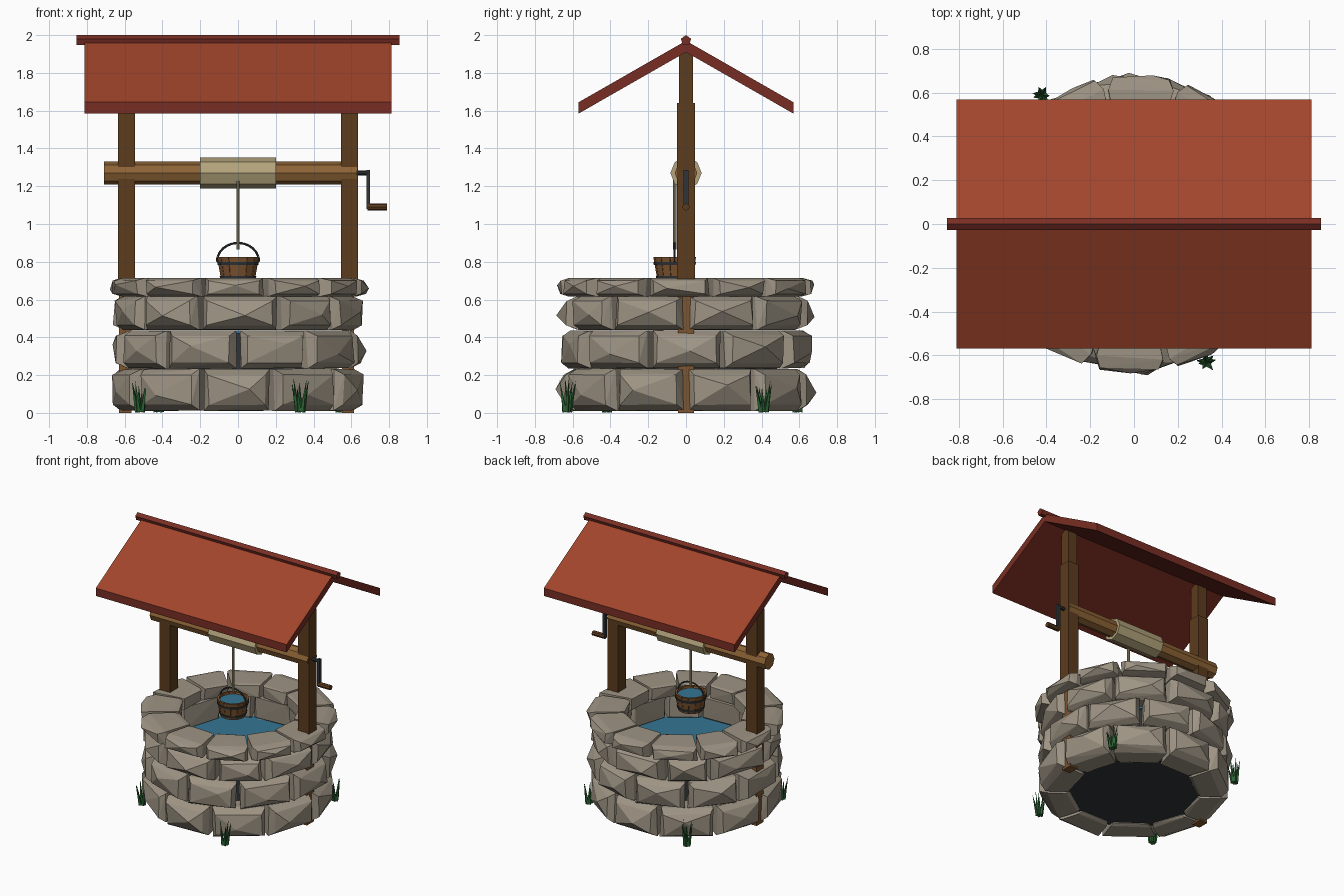
import bpy, bmesh, random
from math import sin, cos, pi, radians
from mathutils import Vector, Matrix

random.seed(7)
cube = bpy.data.objects.get("Cube")
if cube:
    bpy.data.objects.remove(cube, do_unlink=True)


def material(name, r, g, b):
    m = bpy.data.materials.new(name)
    m.use_nodes = True
    m.diffuse_color = (r, g, b, 1)
    shader = next(n for n in m.node_tree.nodes if n.type == "BSDF_PRINCIPLED")
    shader.inputs["Base Color"].default_value = (r, g, b, 1)
    return m


STONE = material("grey stone", .34, .295, .23)
POST = material("dark timber", .11, .045, .013)
AXLE = material("light timber", .27, .125, .036)
ROPE = material("pale rope", .45, .37, .2)
IRON = material("black iron", .03, .035, .04)
WATER = material("blue water", .035, .18, .29)
ROOF = material("red roof", .36, .06, .024)
RIDGE = material("dark red trim", .19, .027, .017)
GRASS = material("green grass", .025, .13, .035)
STAVE = material("mid timber", .21, .09, .03)


def finish(name, bm, mat):
    bmesh.ops.recalc_face_normals(bm, faces=bm.faces)
    mesh = bpy.data.meshes.new(name)
    bm.to_mesh(mesh)
    bm.free()
    mesh.materials.append(mat)
    ob = bpy.data.objects.new(name, mesh)
    bpy.context.collection.objects.link(ob)
    return ob


def box(name, lo, hi, mat):
    bm = bmesh.new()
    lo, hi = Vector(lo), Vector(hi)
    bmesh.ops.create_cube(bm, size=1, matrix=Matrix.Translation((lo + hi) / 2)
                          @ Matrix.Diagonal((*(hi - lo), 1)))
    return finish(name, bm, mat)


def prism(name, profile, half, mat):
    # closed (y, z) profile swept along x
    bm = bmesh.new()
    ends = [[bm.verts.new((x, y, z)) for y, z in profile] for x in (-half, half)]
    for end in ends:
        bm.faces.new(end)
    for i in range(len(profile)):
        bm.faces.new((ends[0][i - 1], ends[0][i], ends[1][i], ends[1][i - 1]))
    return finish(name, bm, mat)


def add_rod(bm, a, b, r1, r2, sides):
    a, b = Vector(a), Vector(b)
    rot = (b - a).to_track_quat("Z", "Y").to_matrix().to_4x4()
    bmesh.ops.create_cone(bm, cap_ends=True, segments=sides, radius1=r1, radius2=r2,
                          depth=(b - a).length,
                          matrix=Matrix.Translation((a + b) / 2) @ rot)


def rod(name, a, b, r, sides, mat, r2=None):
    bm = bmesh.new()
    add_rod(bm, a, b, r, r if r2 is None else r2, sides)
    return finish(name, bm, mat)


def polar(r, a, z):
    return Vector((r * cos(a), r * sin(a), z))


# Stones: faceted convex blocks set round a ring
def add_stone(bm, a0, a1, z0, z1, r_in, r_out):
    am, zm, ha, hz = (a0 + a1) / 2, (z0 + z1) / 2, (a1 - a0) / 2, (z1 - z0) / 2
    layers = [(r_in, .92, .88), (r_in + .025, 1, 1),
              (r_out - .045, 1, 1), (r_out, .82, .72)]
    pts = []
    for r, wide, tall in layers:
        for sa in (-1, 1):
            for sz in (-1, 1):
                pts.append(polar(r + random.uniform(-.01, .01),
                                 am + sa * ha * wide * random.uniform(.94, 1),
                                 zm + sz * hz * tall * random.uniform(.96, 1)))
    pts.append(polar(r_out + random.uniform(.005, .035), am + ha * random.uniform(-.35, .35),
                     zm + hz * random.uniform(-.3, .3)))
    res = bmesh.ops.convex_hull(bm, input=[bm.verts.new(p) for p in pts])
    spare = [v for v in res["geom_interior"] if isinstance(v, bmesh.types.BMVert)]
    bmesh.ops.delete(bm, geom=spare, context="VERTS")


def course(name, count, first, z0, z1, r_in, r_out, jitter):
    bm = bmesh.new()
    step = 2 * pi / count
    joints = [radians(first) + step * (i + random.uniform(-jitter, jitter) * (i > 0))
              for i in range(count)]
    joints.append(joints[0] + 2 * pi)
    for a0, a1 in zip(joints, joints[1:]):
        add_stone(bm, a0 + .012, a1 - .012, z0, z1, r_in, r_out)
    finish(name, bm, STONE)


course("stone_course_bottom", 10, 0, .01, .235, .445, .66, .03)
course("stone_course_middle", 10, 18, .235, .438, .445, .66, .04)
course("stone_course_upper", 10, 0, .438, .62, .445, .655, .14)
course("stone_rim", 12, 12, .615, .715, .42, .675, .06)

# Shaft and water
rod("well_shaft", (0, 0, .03), (0, 0, .42), .48, 24, IRON)
rod("well_water", (0, 0, .42), (0, 0, .437), .5, 24, WATER)

# Posts, with footings buried in the wall
for side, s in (("left", 1), ("right", -1)):
    x = .59 * s
    box(side + "_post_foot", (x - .04, -.042, 0), (x + .025, .042, .66), STAVE)
    box(side + "_post", (x - .045, -.047, .66), (x + .045, .047, 1.64), POST)
    box(side + "_post_top", (x - .038, -.038, 1.64), (x + .038, .038, 1.93), POST)

# Roof slopes, red above and dark on edges and underside, and ridge
for side, s in (("back", 1), ("front", -1)):
    slope = prism(side + "_roof_slope", [(0, 1.97), (s * .568, 1.645),
                                         (s * .568, 1.585), (0, 1.91)], .812, ROOF)
    slope.data.materials.append(RIDGE)
    for p in slope.data.polygons:
        p.material_index = 0 if p.normal.z > .5 else 1
prism("roof_ridge", [(.0285 * sin(2 * pi * i / 5), 1.9715 + .0285 * cos(2 * pi * i / 5))
                     for i in range(5)], .855, RIDGE)

# Winding axle, drum and crank
rod("axle", (-.71, 0, 1.27), (.63, 0, 1.27), .06, 8, AXLE)
rod("rope_drum", (-.2, 0, 1.27), (.2, 0, 1.27), .083, 8, ROPE)
rod("crank_shaft", (.62, 0, 1.27), (.69, 0, 1.27), .013, 8, IRON)
box("crank_arm", (.68, -.012, 1.08), (.7, .012, 1.285), IRON)
rod("crank_handle", (.685, 0, 1.09), (.79, 0, 1.09), .019, 8, POST)

# Bucket made of staves with hoops, water and a bail
CENTRE = Vector((0, -.06, 0))
rod("rope", CENTRE + Vector((0, 0, .865)), CENTRE + Vector((0, 0, 1.25)), .009, 8, ROPE)
bm = bmesh.new()
for i in range(14):
    mid, half = 2 * pi * i / 14, pi / 14 * .95
    verts = [bm.verts.new(polar(rr, a, z) + CENTRE)
             for z, r in ((.695, .09), (.825, .113))
             for rr in (r - .016, r) for a in (mid - half, mid + half)]
    bmesh.ops.convex_hull(bm, input=verts)
finish("bucket_staves", bm, STAVE)
for name, z0, z1, r0, r1, mat in (("bucket_floor", .7, .715, .08, .08, STAVE),
                                  ("bucket_water", .715, .81, .08, .1, WATER)):
    rod(name, CENTRE + Vector((0, 0, z0)), CENTRE + Vector((0, 0, z1)), r0, 14, mat, r1)


def hoop(name, z, r):
    bm = bmesh.new()
    rings = [[bm.verts.new(polar(rr, 2 * pi * (i + .5) / 14, zz) + CENTRE)
              for i in range(14)]
             for rr, zz in ((r - .006, z - .008), (r, z - .008), (r + .003, z + .008),
                            (r - .004, z + .008))]
    for k in range(4):
        p, q = rings[k - 1], rings[k]
        for i in range(14):
            bm.faces.new((p[i - 1], p[i], q[i], q[i - 1]))
    finish(name, bm, IRON)


hoop("bucket_hoop_top", .79, .11)
hoop("bucket_hoop_bottom", .718, .097)
bm = bmesh.new()
arc = [CENTRE + Vector((.112 * cos(pi * i / 12), 0, .8 + .1 * sin(pi * i / 12)))
       for i in range(13)]
for a, b in zip(arc, arc[1:]):
    add_rod(bm, a, b, .006, .006, 6)
finish("bucket_bail", bm, IRON)

# Grass tufts
for i, (x, y) in enumerate([(.33, -.63), (-.52, -.42), (-.42, .59), (.54, .41)]):
    bm = bmesh.new()
    for k in range(7):
        a = 2 * pi * k / 7 + random.uniform(-.3, .3)
        base = polar(.014, a, .005) + Vector((x, y, 0))
        lean, tall = random.uniform(.02, .04), random.uniform(.12, .2)
        add_rod(bm, base, base + polar(lean, a, tall), .014, 0, 4)
    finish("grass_tuft_%d" % (i + 1), bm, GRASS)
